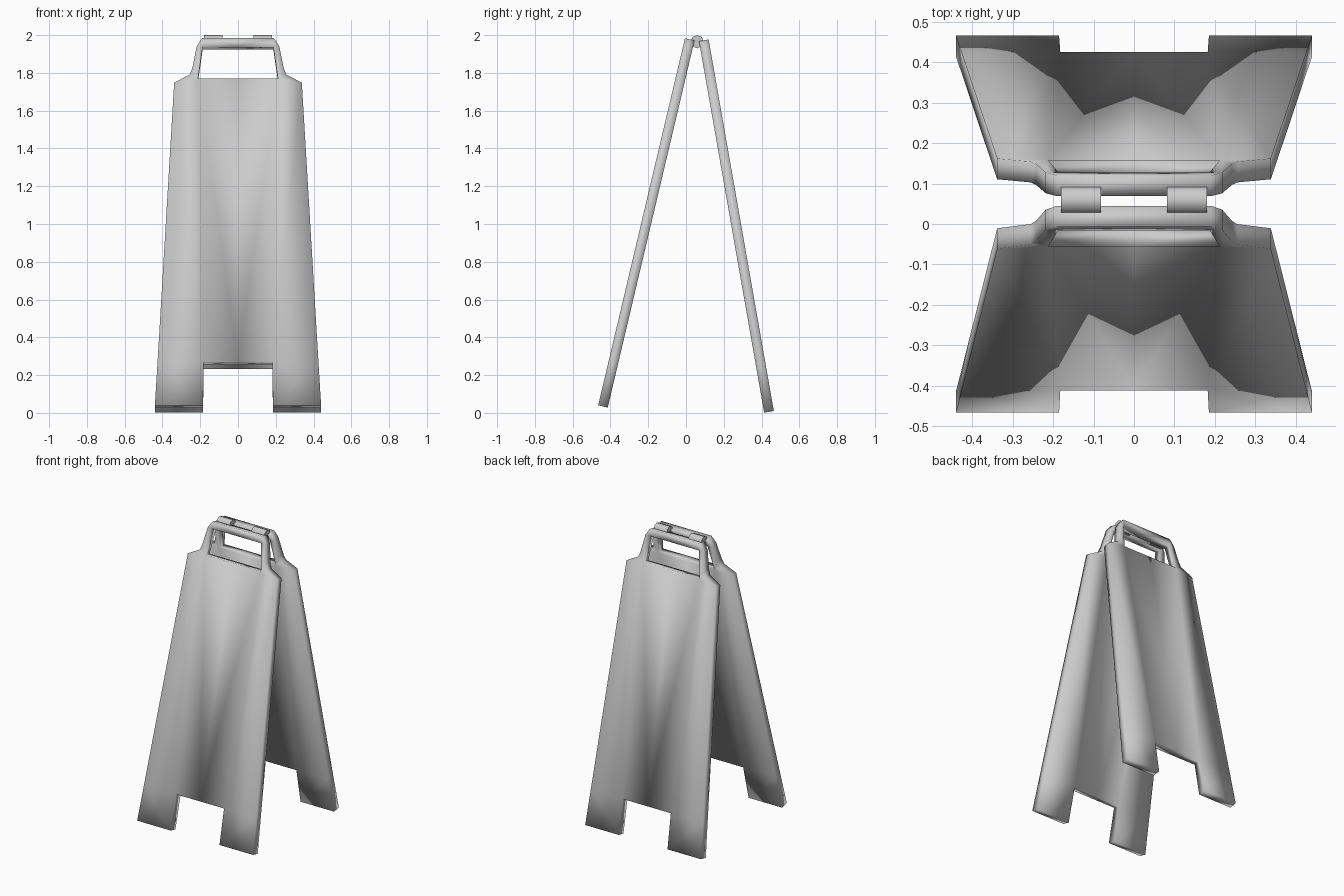
import bpy
import math

if "Cube" in bpy.data.objects:
    bpy.data.objects.remove(bpy.data.objects["Cube"])

# Half outline of one board: x across, v along the board
PTS = {
    'leg_in': (0.185, 0), 'leg_out': (0.44, 0),
    'cut_mid': (0, 0.235), 'cut': (0.182, 0.235), 'side': (0.426, 0.235),
    'shoulder': (0.338, 1.755), 'neck_low': (0.255, 1.80), 'neck': (0.242, 1.835),
    'grip_side': (0.218, 1.955), 'grip_top': (0.19, 1.997), 'top_mid': (0, 1.997),
    'hole_mid': (0, 1.777), 'hole_low': (0.212, 1.777),
    'hole_up': (0.187, 1.952), 'hole_up_mid': (0, 1.952),
}
FACES = [
    ('leg_in', 'leg_out', 'side', 'cut'),
    ('cut_mid', 'cut', 'hole_low', 'hole_mid'),
    ('cut', 'side', 'shoulder', 'hole_low'),
    ('hole_low', 'shoulder', 'neck_low', 'neck'),
    ('hole_low', 'neck', 'grip_side', 'hole_up'),
    ('hole_up', 'grip_side', 'grip_top'),
    ('hole_up_mid', 'hole_up', 'grip_top', 'top_mid'),
]


def board(name, y, z, lean, turn):
    keys = list(PTS)
    me = bpy.data.meshes.new(name)
    me.from_pydata([(PTS[k][0], 0, PTS[k][1]) for k in keys], [],
                   [[keys.index(k) for k in f] for f in FACES])
    me.polygons.foreach_set('use_smooth', [True] * len(me.polygons))
    ob = bpy.data.objects.new(name, me)
    bpy.context.collection.objects.link(ob)
    ob.modifiers.new('mirror', 'MIRROR')
    sol = ob.modifiers.new('thickness', 'SOLIDIFY')
    sol.thickness = 0.052
    sol.offset = -1
    ob.rotation_euler = (-math.radians(lean), 0, turn)
    ob.location = (0, y, z)
    return ob


# Two leaning boards, each with legs and a carry handle
board('front_board', -0.465, 0.04, 13.3, 0)
board('back_board', 0.465, 0.01, 9.95, math.pi)

# Hinge barrels joining the two handles
for side, name in ((-1, 'hinge_left'), (1, 'hinge_right')):
    bpy.ops.mesh.primitive_cylinder_add(vertices=8, radius=0.038, depth=0.098,
                                        location=(side * 0.131, 0.059, 1.965),
                                        rotation=(math.pi / 8, math.pi / 2, 0))
    hinge = bpy.context.object
    hinge.name = name
    hinge.rotation_euler = (0, math.pi / 2, 0)
    hinge.scale = (0.92, 0.92, 1)
    bpy.ops.object.shade_smooth_by_angle(angle=math.radians(50))
